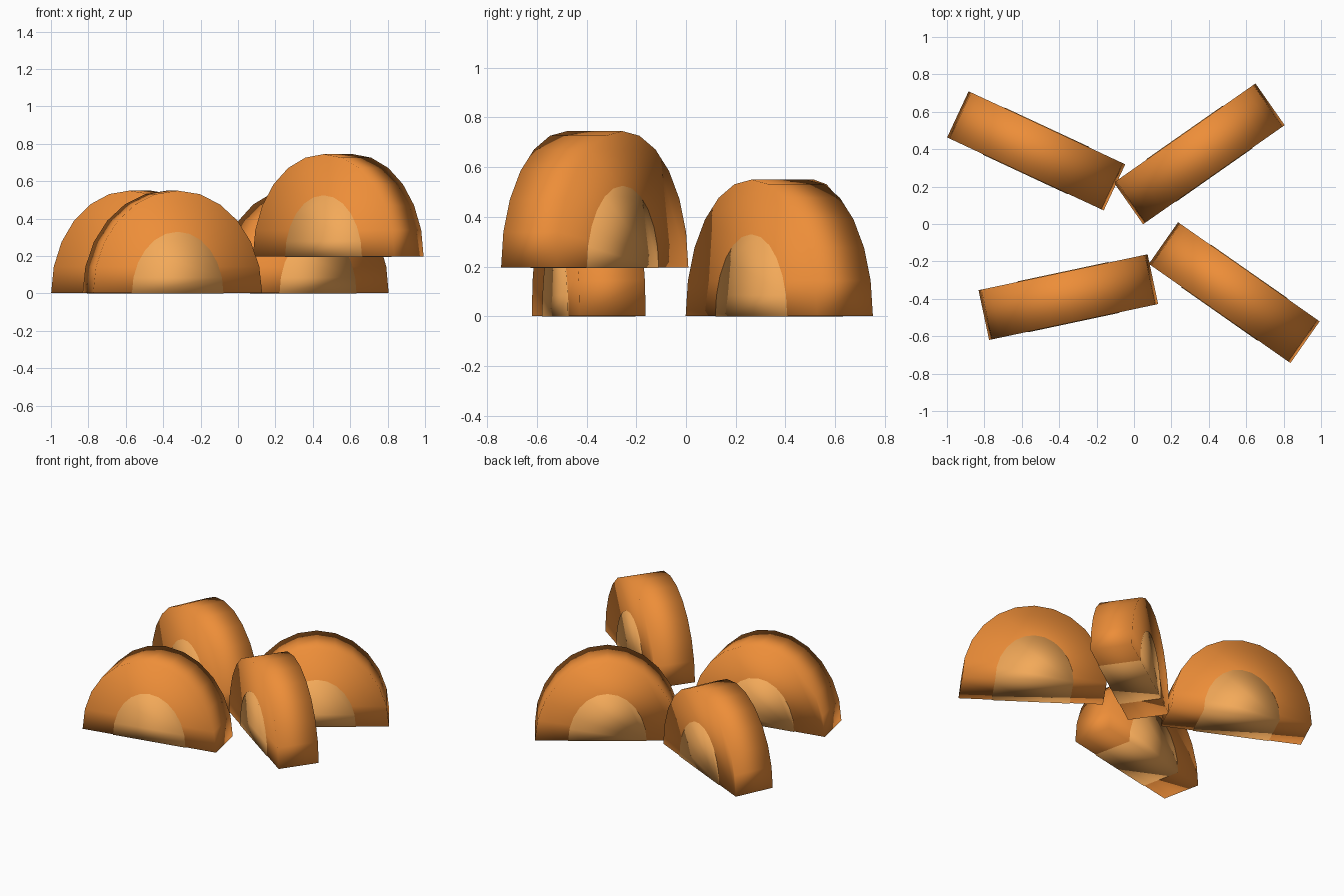
import bpy, bmesh
from math import sin, cos, pi, radians

if "Cube" in bpy.data.objects:
    bpy.data.objects.remove(bpy.data.objects["Cube"])


def material(name, rgb):
    m = bpy.data.materials.new(name)
    m.diffuse_color = (*rgb, 1)
    m.use_nodes = True
    m.node_tree.nodes["Principled BSDF"].inputs["Base Color"].default_value = m.diffuse_color
    return m


SKIN = material("orange_flesh", (0.85, 0.27, 0.04))
CORE = material("pale_core", (0.90, 0.40, 0.10))


def half_disc(name, half_width, z0, z1, thickness, mat, loc, angle, segments=12):
    """Half ellipse standing on its flat side, extruded along local y."""
    bm = bmesh.new()
    profile = [bm.verts.new((half_width * cos(pi * i / segments), -thickness / 2,
                             z0 + (z1 - z0) * sin(pi * i / segments)))
               for i in range(segments + 1)]
    face = bm.faces.new(profile)
    ext = bmesh.ops.extrude_face_region(bm, geom=[face], use_keep_orig=True)
    for v in ext["geom"]:
        if isinstance(v, bmesh.types.BMVert):
            v.co.y += thickness
    bmesh.ops.recalc_face_normals(bm, faces=bm.faces)
    for f in bm.faces:
        f.smooth = True
    mesh = bpy.data.meshes.new(name)
    bm.to_mesh(mesh)
    bm.free()
    mesh.materials.append(mat)
    ob = bpy.data.objects.new(name, mesh)
    ob.location = loc
    ob.rotation_euler.z = radians(angle)
    bpy.context.collection.objects.link(ob)
    return ob


# Four slices: three on the ground, one raised
slices = [
    ("back_left", (-0.523, 0.391, 0), -25),
    ("back_right", (0.349, 0.375, 0), 35),
    ("front_left", (-0.351, -0.391, 0), 12),
    ("front_right", (0.536, -0.367, 0.195), -35),
]
for label, loc, angle in slices:
    half_disc(label + "_slice", 0.462, 0.002, 0.55, 0.272, SKIN, loc, angle)
    # Core runs through the slice, just proud of its faces
    half_disc(label + "_core", 0.25, 0.0, 0.33, 0.278, CORE, loc, angle)
